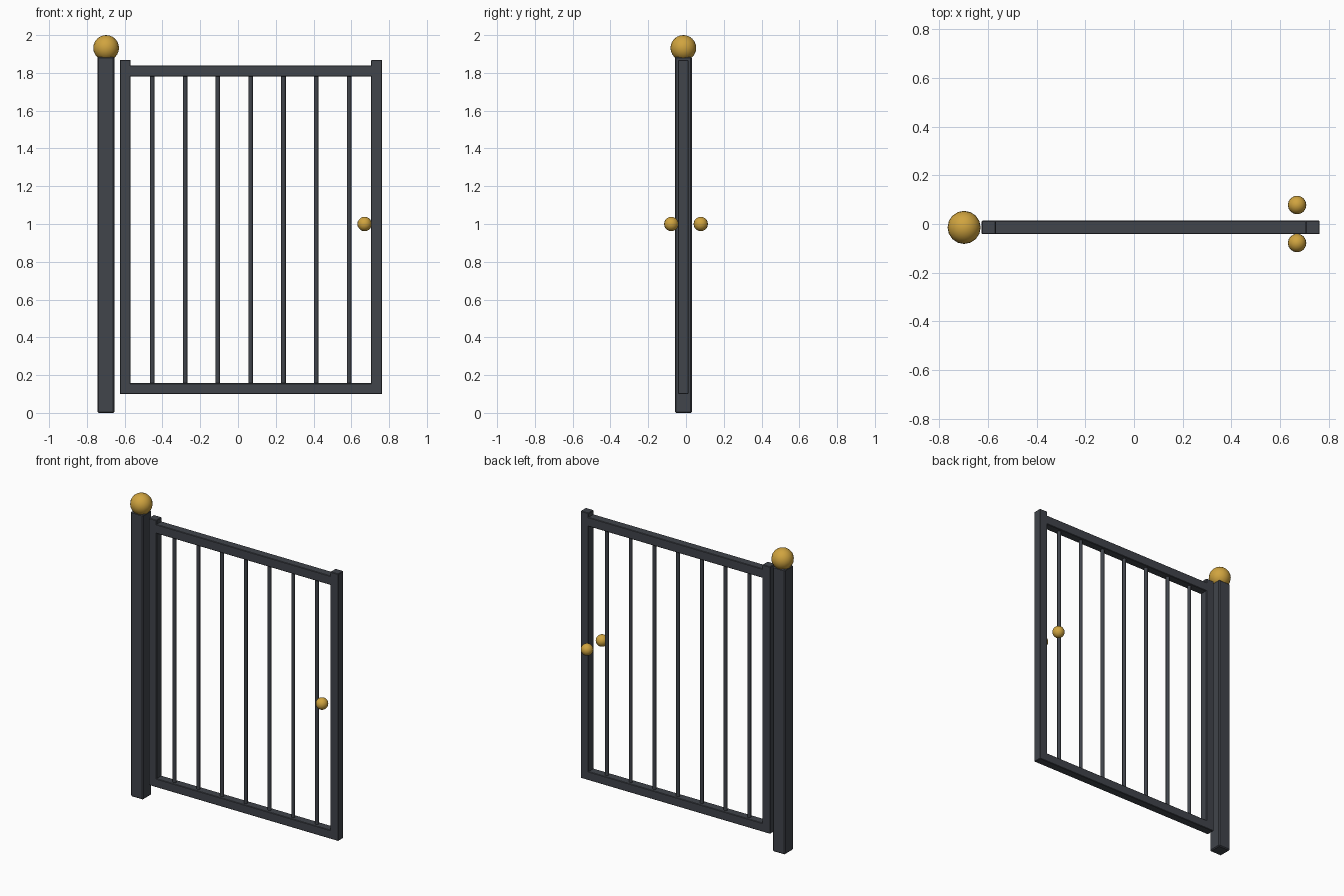
import bpy, bmesh, math
from mathutils import Matrix

if "Cube" in bpy.data.objects:
    bpy.data.objects.remove(bpy.data.objects["Cube"])

Y = -0.014  # gate plane


def material(name, rgb):
    m = bpy.data.materials.new(name)
    m.diffuse_color = (*rgb, 1)
    m.use_nodes = True
    m.node_tree.nodes["Principled BSDF"].inputs["Base Color"].default_value = m.diffuse_color
    return m


iron = material("dark_iron", (0.052, 0.058, 0.07))
brass = material("brass", (0.63, 0.37, 0.05))


def finish(name, bm, mat, smooth=False):
    me = bpy.data.meshes.new(name)
    bm.to_mesh(me)
    bm.free()
    me.materials.append(mat)
    for p in me.polygons:
        p.use_smooth = smooth
    ob = bpy.data.objects.new(name, me)
    bpy.context.collection.objects.link(ob)
    return ob


def box(name, x0, x1, z0, z1, depth, bevel):
    bm = bmesh.new()
    bmesh.ops.create_cube(bm, size=1, matrix=Matrix.Translation(
        ((x0 + x1) / 2, Y, (z0 + z1) / 2)) @ Matrix.Diagonal((x1 - x0, depth, z1 - z0, 1)))
    bmesh.ops.bevel(bm, geom=bm.edges[:], offset=bevel, segments=1, affect='EDGES')
    return finish(name, bm, iron)


def ball(name, x, y, z, r, u, v):
    bm = bmesh.new()
    bmesh.ops.create_uvsphere(bm, u_segments=u, v_segments=v, radius=r,
                              matrix=Matrix.Translation((x, y, z)))
    return finish(name, bm, brass, True)


# Post and finial
box("hinge_post", -0.745, -0.655, 0, 1.885, 0.09, 0.006)
ball("post_finial", -0.698, Y, 1.932, 0.068, 16, 12)

# Gate frame
box("hinge_stile", -0.626, -0.568, 0.10, 1.868, 0.055, 0.003)
box("latch_stile", 0.705, 0.763, 0.10, 1.868, 0.055, 0.003)
box("top_rail", -0.60, 0.735, 1.78, 1.84, 0.055, 0.003)
box("bottom_rail", -0.60, 0.735, 0.10, 0.157, 0.055, 0.003)

# Upright bars
for i in range(7):
    bm = bmesh.new()
    bmesh.ops.create_cone(bm, cap_ends=True, segments=8, radius1=0.012, radius2=0.012,
                          depth=1.66, matrix=Matrix.Translation((-0.454 + i * 0.1737, Y, 0.97)))
    finish(f"bar_{i + 1}", bm, iron, True)
    ob = bpy.data.objects[f"bar_{i + 1}"]
    for p in ob.data.polygons:
        p.use_smooth = abs(p.normal.z) < 0.5

# Handle knobs, front and back
for side, y in (("front", -0.078), ("back", 0.078)):
    ball(f"{side}_knob", 0.67, y, 1.0, 0.038, 16, 10)
